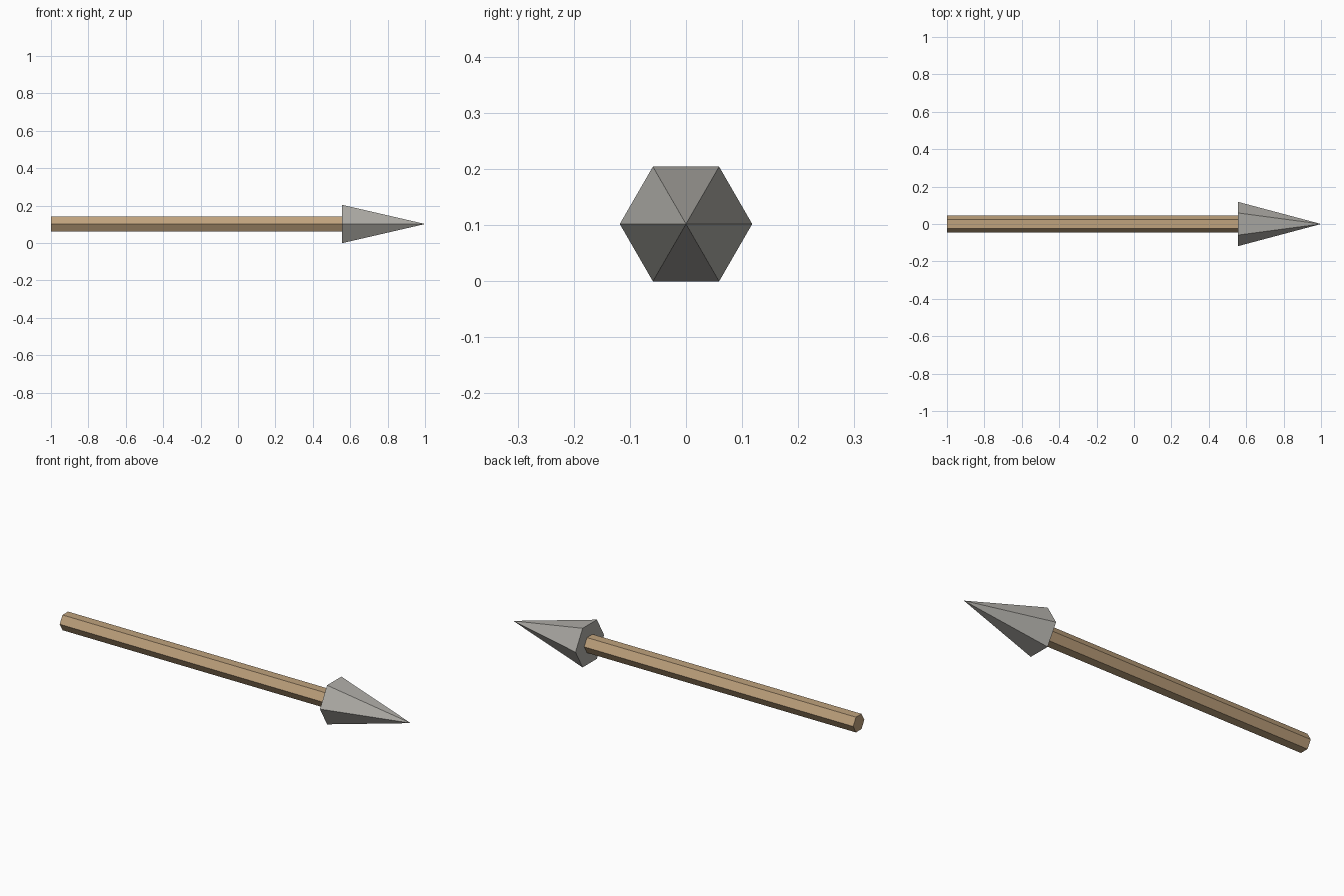
import bpy
import bmesh
from math import cos, sin, pi

SIDES = 6
AXIS_Z = 0.102

if "Cube" in bpy.data.objects:
    bpy.data.objects.remove(bpy.data.objects["Cube"], do_unlink=True)


def make_material(name, rgb):
    mat = bpy.data.materials.new(name)
    mat.use_nodes = True
    color = (*rgb, 1.0)
    mat.diffuse_color = color
    bsdf = next(n for n in mat.node_tree.nodes if n.type == 'BSDF_PRINCIPLED')
    bsdf.inputs["Base Color"].default_value = color
    return mat


def hex_ring(bm, x, radius):
    """Hexagon across the x axis, with corners pointing to +y and -y."""
    angles = [2 * pi * i / SIDES for i in range(SIDES)]
    return [bm.verts.new((x, radius * cos(a), radius * sin(a))) for a in angles]


def finish(name, bm, mat):
    bmesh.ops.recalc_face_normals(bm, faces=bm.faces[:])
    mesh = bpy.data.meshes.new(name)
    bm.to_mesh(mesh)
    bm.free()
    mesh.materials.append(mat)
    obj = bpy.data.objects.new(name, mesh)
    obj.location.z = AXIS_Z
    bpy.context.collection.objects.link(obj)
    return obj


wood = make_material("tan wood", (0.52, 0.36, 0.205))
stone = make_material("grey stone", (0.43, 0.42, 0.39))

# Shaft: hexagonal rod with capped ends
bm = bmesh.new()
tail = hex_ring(bm, -1.0, 0.046)
front = hex_ring(bm, 0.56, 0.046)
bm.faces.new(tail)
bm.faces.new(front)
for i in range(SIDES):
    j = (i + 1) % SIDES
    bm.faces.new((tail[i], tail[j], front[j], front[i]))
finish("shaft", bm, wood)

# Head: six-sided spike with a flat base
bm = bmesh.new()
base = hex_ring(bm, 0.557, 0.118)
tip = bm.verts.new((1.0, 0, 0))
bm.faces.new(base)
for i in range(SIDES):
    bm.faces.new((base[i], base[(i + 1) % SIDES], tip))
finish("spear_head", bm, stone)
